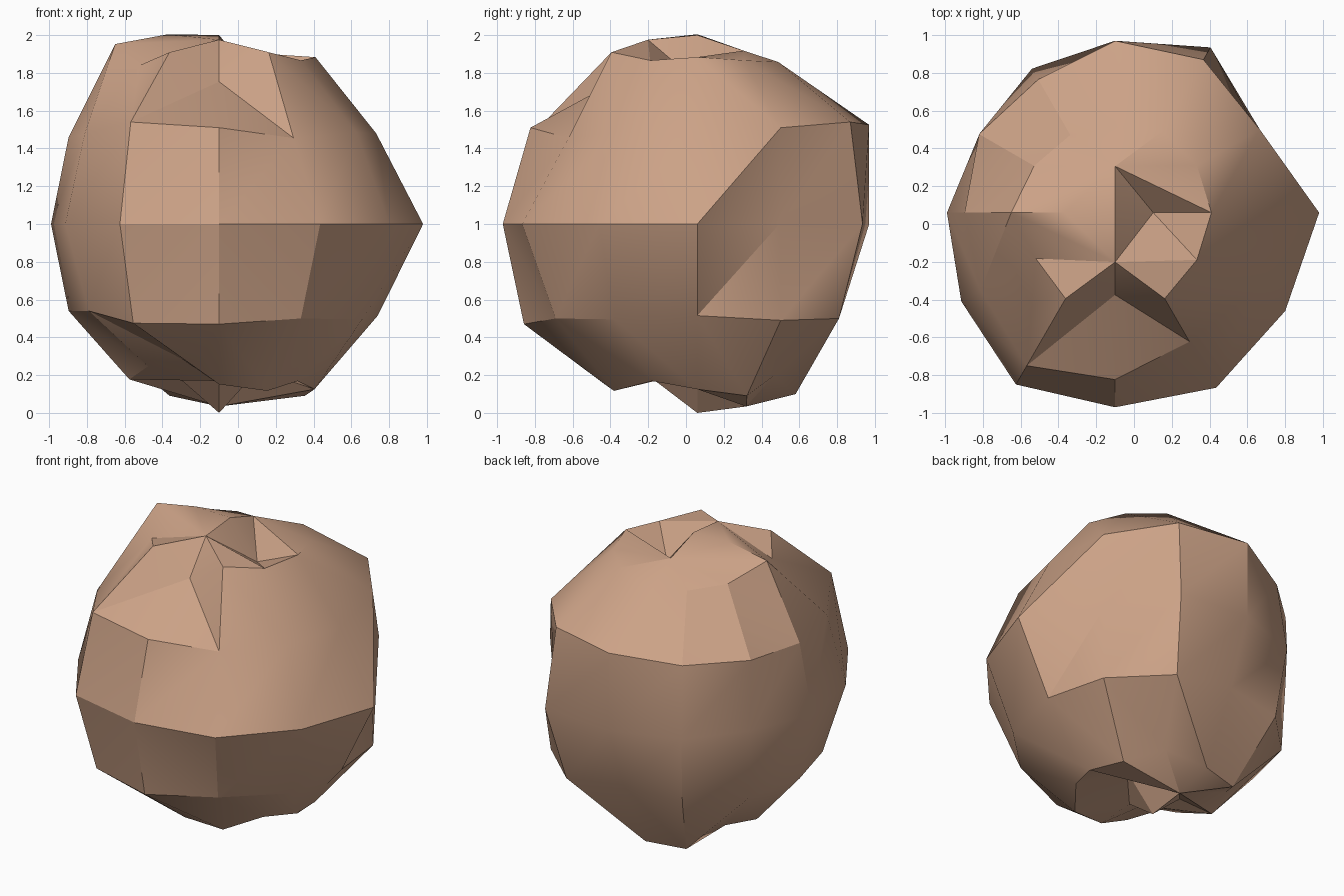
import bpy
import bmesh
from math import radians, sin, cos
from mathutils import Vector

cube = bpy.data.objects.get("Cube")
if cube:
    bpy.data.objects.remove(cube, do_unlink=True)

SEGMENTS = 12
CENTRE = Vector((-0.1, 0.06, 1))

# Lumpy radius, in percent, around each ring from its latitude
RINGS = {
    -60: (101, 105, 93, 104, 105, 92, 95, 87, 82, 98, 102, 96),
    -30: (97, 102, 100, 87, 93, 93, 92, 92, 105, 106, 100, 101),
    0: (108, 87, 101, 91, 88, 83, 89, 94, 105, 103, 107, 104),
    30: (96, 102, 108, 105, 94, 96, 92, 95, 108, 102, 91, 97),
    60: (102, 100, 99, 90, 95, 99, 110, 97, 105, 87, 105, 100),
}
# Four radii close to each pole: left, back, right, front
CAPS = {-75: (80, 100, 84, 86), 75: (78, 95, 104, 101)}
# Main diagonal of each band, and the segments that break from it
BANDS = ((False, {4}), (True, {9}), (True, set()), (False, {8}))


def add_ring(bm, latitude, percents):
    """Place radially displaced vertices evenly around one latitude."""
    lat = radians(latitude)
    ring = []
    for i, percent in enumerate(percents):
        turn = radians(360 * i / len(percents))
        direction = Vector((cos(lat) * cos(turn), cos(lat) * sin(turn), sin(lat)))
        ring.append(bm.verts.new(CENTRE + direction * percent / 100))
    return ring


def bridge(bm, lower, upper, rising, flipped):
    """Join two rings with triangles split along the chosen diagonals."""
    for i in range(SEGMENTS):
        a, b = lower[i], lower[(i + 1) % SEGMENTS]
        c, d = upper[(i + 1) % SEGMENTS], upper[i]
        if rising != (i in flipped):
            pairs = ((a, b, c), (a, c, d))
        else:
            pairs = ((a, b, d), (b, c, d))
        for tri in pairs:
            bm.faces.new(tri)


def close_cap(bm, ring, cap, pole):
    """Fan the ring to the front, back and left cap points, then the pole."""
    left, back, right, front = cap
    half = SEGMENTS // 2
    hubs = [back] * half + [front] * (half - 1) + [left]
    for i, hub in enumerate(hubs):
        bm.faces.new((ring[i], ring[(i + 1) % SEGMENTS], hub))
    bm.faces.new((ring[0], left, back))
    bm.faces.new((ring[-1], left, front))
    for hub in (back, front):
        bm.faces.new((ring[half], right, hub))
        for side in (left, right):
            bm.faces.new((side, hub, pole))


# Boulder body
bm = bmesh.new()
rings = [add_ring(bm, lat, row) for lat, row in RINGS.items()]
for lower, upper, (rising, flipped) in zip(rings, rings[1:], BANDS):
    bridge(bm, lower, upper, rising, flipped)

# Pitted top and bottom
for latitude, row in CAPS.items():
    sign = 1 if latitude > 0 else -1
    pole = bm.verts.new(CENTRE + Vector((0, 0, sign)))
    rim = rings[-1] if sign > 0 else rings[0]
    close_cap(bm, rim, add_ring(bm, latitude, row), pole)

bmesh.ops.recalc_face_normals(bm, faces=bm.faces[:])
mesh = bpy.data.meshes.new("boulder")
bm.to_mesh(mesh)
bm.free()

# Clay colour
clay = bpy.data.materials.new("tan_clay")
clay.use_nodes = True
colour = (0.6, 0.36, 0.24, 1)
clay.diffuse_color = colour
clay.node_tree.nodes["Principled BSDF"].inputs["Base Color"].default_value = colour
mesh.materials.append(clay)

boulder = bpy.data.objects.new("boulder", mesh)
bpy.context.collection.objects.link(boulder)

# Smooth shading that keeps strong creases
bpy.ops.object.select_all(action="DESELECT")
boulder.select_set(True)
bpy.context.view_layer.objects.active = boulder
bpy.ops.object.shade_smooth_by_angle(angle=radians(30))
